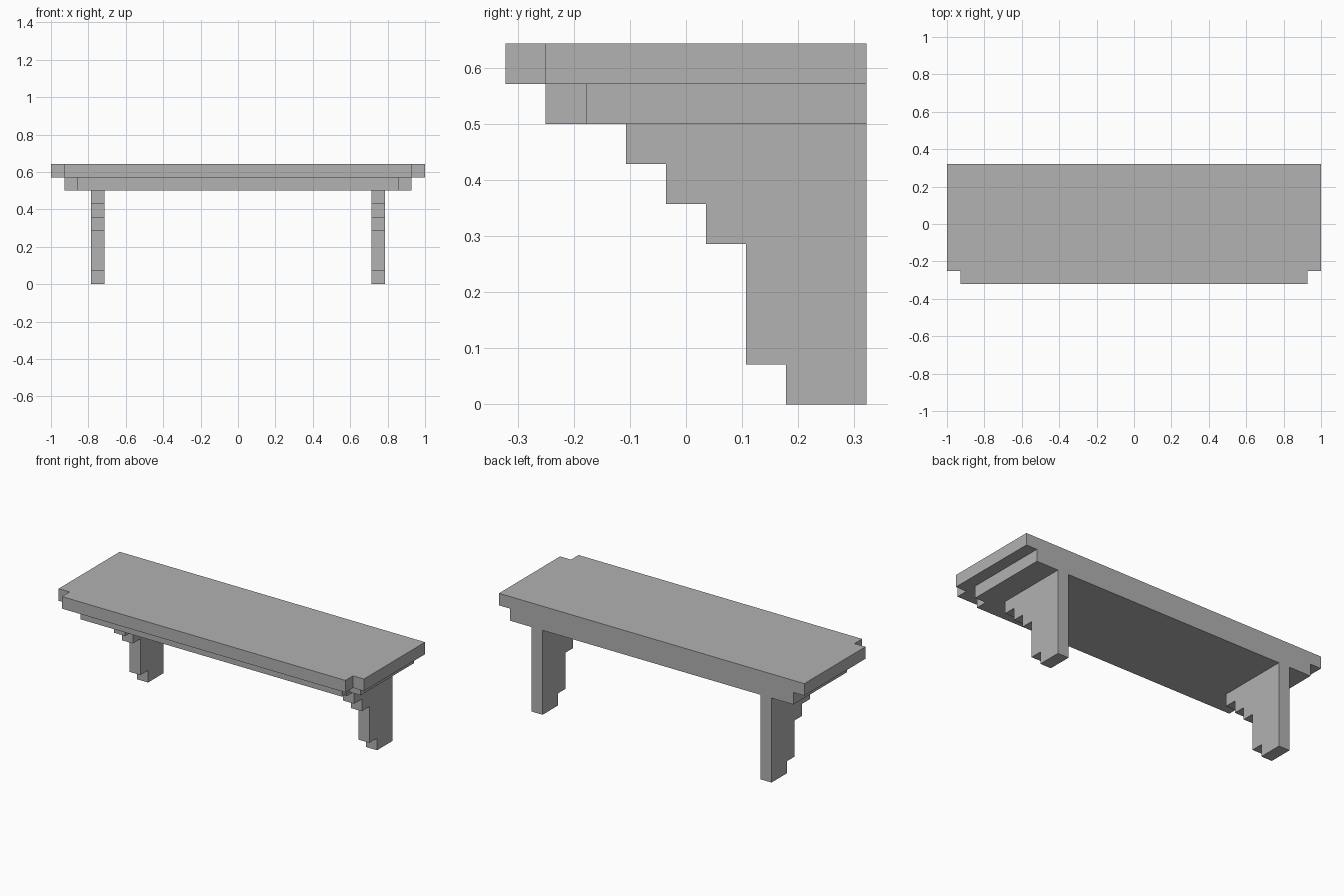
import bpy
import bmesh
from mathutils import Vector

cube = bpy.data.objects.get("Cube")
if cube:
    bpy.data.objects.remove(cube, do_unlink=True)

U = 2 / 28          # one step of the blocky grid
BACK = 4.5          # back plane, in steps

grey = bpy.data.materials.new("stone_grey")
grey.use_nodes = True
grey.diffuse_color = (0.445, 0.445, 0.445, 1)
grey.node_tree.nodes["Principled BSDF"].inputs["Base Color"].default_value = grey.diffuse_color


def extrude_profile(name, points, offset):
    """Extrude a flat outline (in grid steps) along an offset vector."""
    bm = bmesh.new()
    face = bm.faces.new([bm.verts.new(Vector(p) * U) for p in points])
    moved = bmesh.ops.extrude_face_region(bm, geom=[face], use_keep_orig=True)["geom"]
    verts = [g for g in moved if isinstance(g, bmesh.types.BMVert)]
    bmesh.ops.translate(bm, verts=verts, vec=Vector(offset) * U)
    bmesh.ops.recalc_face_normals(bm, faces=bm.faces)
    mesh = bpy.data.meshes.new(name)
    bm.to_mesh(mesh)
    bm.free()
    mesh.materials.append(grey)
    obj = bpy.data.objects.new(name, mesh)
    bpy.context.collection.objects.link(obj)
    return obj


def slab(name, half, front, z):
    """Board with a one-step notch in each front corner."""
    right = [(half - 1, front), (half - 1, front + 1), (half, front + 1), (half, BACK)]
    outline = right + [(-x, y) for x, y in reversed(right)]
    extrude_profile(name, [(x, y, z) for x, y in outline], (0, 0, 1))


# Stacked boards of the shelf
slab("shelf_top", 14, -4.5, 8)
slab("shelf_underboard", 13, -3.5, 7)

# Stepped brackets: (front y, bottom z, top z) for each step
steps = [(2.5, 0, 1), (1.5, 1, 4), (0.5, 4, 5), (-0.5, 5, 6), (-1.5, 6, 7)]
profile = [(BACK, 0)]
for y, low, high in steps:
    profile += [(y, low), (y, high)]
profile.append((BACK, 7))

for name, x in (("left_bracket", 10), ("right_bracket", -11)):
    extrude_profile(name, [(x, y, z) for y, z in profile], (1, 0, 0))
